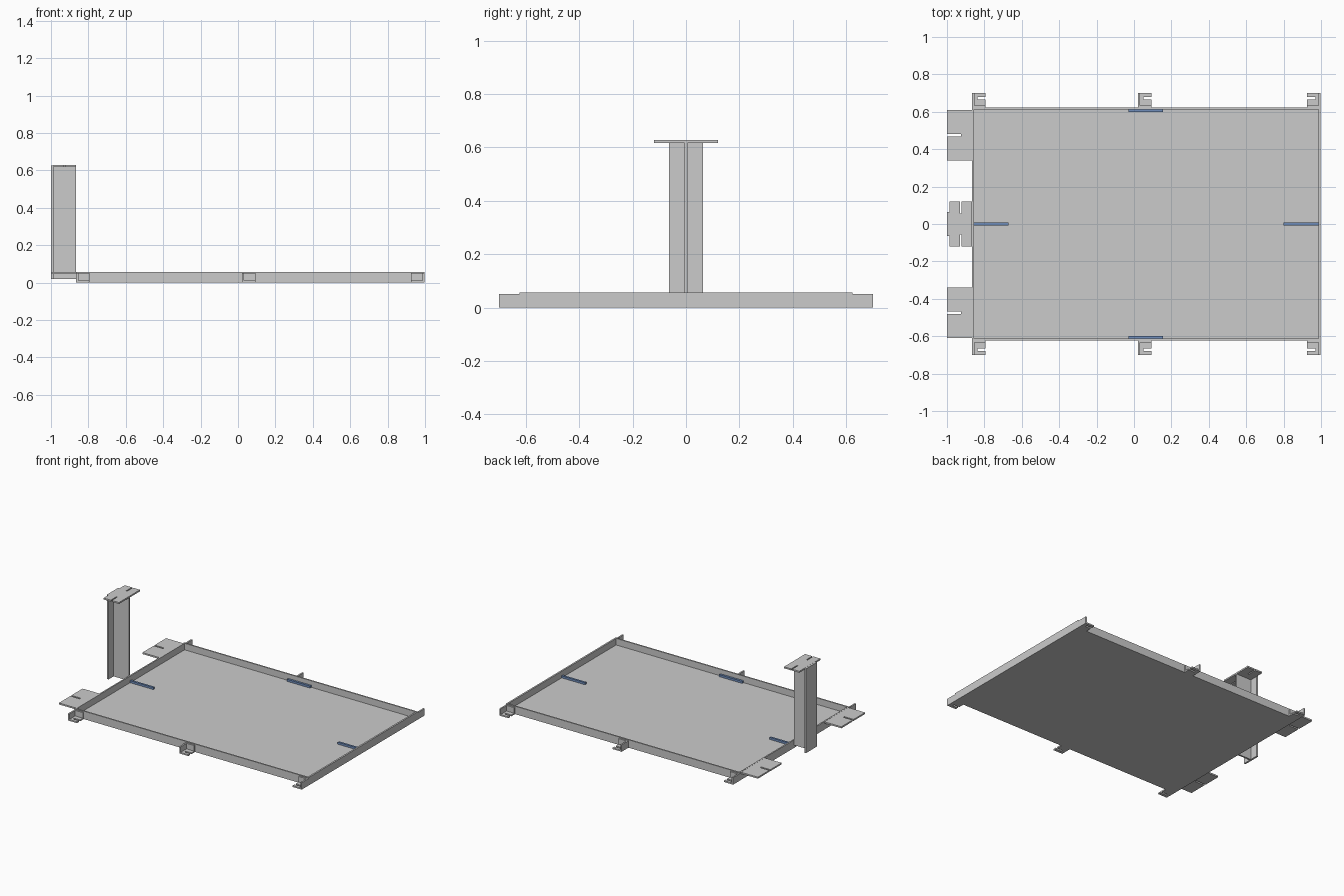
import bpy, bmesh

if "Cube" in bpy.data.objects:
    bpy.data.objects.remove(bpy.data.objects["Cube"])

def box(name, x0, x1, y0, y1, z0, z1, mat=None):
    return plate(name, [(x0, y0), (x1, y0), (x1, y1), (x0, y1)], z0, z1, mat)

def plate(name, outline, z0, z1, mat=None):
    """Extrude a flat outline from z0 up to z1."""
    bm = bmesh.new()
    face = bm.faces.new([bm.verts.new((x, y, z0)) for x, y in outline])
    top = bmesh.ops.extrude_face_region(bm, geom=[face])
    verts = [v for v in top["geom"] if isinstance(v, bmesh.types.BMVert)]
    bmesh.ops.translate(bm, verts=verts, vec=(0, 0, z1 - z0))
    bmesh.ops.recalc_face_normals(bm, faces=bm.faces)
    me = bpy.data.meshes.new(name)
    bm.to_mesh(me)
    bm.free()
    ob = bpy.data.objects.new(name, me)
    bpy.context.collection.objects.link(ob)
    if mat:
        me.materials.append(mat)
    return ob

def slotted(x_open, x_shut, x_slot, y0, y1, yc, w):
    """Rectangle with a slot cut in from the x_open edge."""
    return [(x_open, y0), (x_shut, y0), (x_shut, y1), (x_open, y1),
            (x_open, yc + w), (x_slot, yc + w), (x_slot, yc - w), (x_open, yc - w)]

blue = bpy.data.materials.new("blue")
blue.diffuse_color = (0.16, 0.27, 0.5, 1)
blue.use_nodes = True
blue.node_tree.nodes["Principled BSDF"].inputs["Base Color"].default_value = blue.diffuse_color

T = 0.01                      # sheet thickness
XL, XR, YW, H = -0.865, 0.998, 0.623, 0.057

# Tray floor and end walls
box("tray_floor", XL, XR, -YW, YW, 0, T)
box("left_wall", XL, XL + T, -YW, YW, T, H)
box("right_wall", XR - 0.012, XR, -YW, YW, T, H)

for s, side in ((1, "back"), (-1, "front")):
    def flip(pts):
        return [(x, s * y) for x, y in pts]

    # Long side wall
    y = sorted((s * (YW - T), s * YW))
    box(side + "_wall", XL + T, XR - 0.012, y[0], y[1], T, H)

    # Slotted corner brackets: foot, upright and backing plate
    for label, xw, d in (("left", XL, 1), ("middle", 0.022, 1), ("right", XR, -1)):
        n = side + "_" + label + "_bracket"
        xo = xw + d * 0.072
        plate(n + "_foot", flip(slotted(xo, xw, xw + d * 0.028, YW, 0.70, 0.672, 0.007)), 0, T)
        xs = sorted((xw, xw + d * 0.011))
        y = sorted((s * YW, s * 0.70))
        box(n + "_upright", xs[0], xs[1], y[0], y[1], T, 0.05)
        xs = sorted((xw + d * 0.011, xo))
        y = sorted((s * YW, s * (YW + T)))
        box(n + "_backing", xs[0], xs[1], y[0], y[1], T, 0.05)

    # Slotted mounting tab on the left end
    plate(side + "_mounting_tab",
          flip(slotted(-1, XL, -0.925, 0.34, 0.61, 0.474, 0.006)), 0.045, H - 0.001)

    # Blue strip along the long side
    y = sorted((s * 0.598, s * 0.613))
    box(side + "_strip", -0.03, 0.155, y[0], y[1], T, 0.025, blue)

# Blue strips at the ends
box("left_strip", XL + T, -0.67, -0.0075, 0.0075, T, 0.025, blue)
box("right_strip", 0.80, XR - 0.012, -0.0075, 0.0075, T, 0.025, blue)

# T-section post
fx, wx, f, w = -0.987, XL, 0.063, 0.006
plate("post", [(-1, -f), (fx, -f), (fx, -w), (wx, -w), (wx, w), (fx, w), (fx, f), (-1, f)],
      0.02, 0.627)

# Post cap with two slots running in from its ends
c, e, d = 0.12, 0.055, 0.004
xm = -0.926
plate("post_cap", [(fx, -c), (xm - d, -c), (xm - d, -e), (xm + d, -e), (xm + d, -c), (wx, -c),
                   (wx, c), (xm + d, c), (xm + d, e), (xm - d, e), (xm - d, c), (fx, c)],
      0.617, 0.628)
